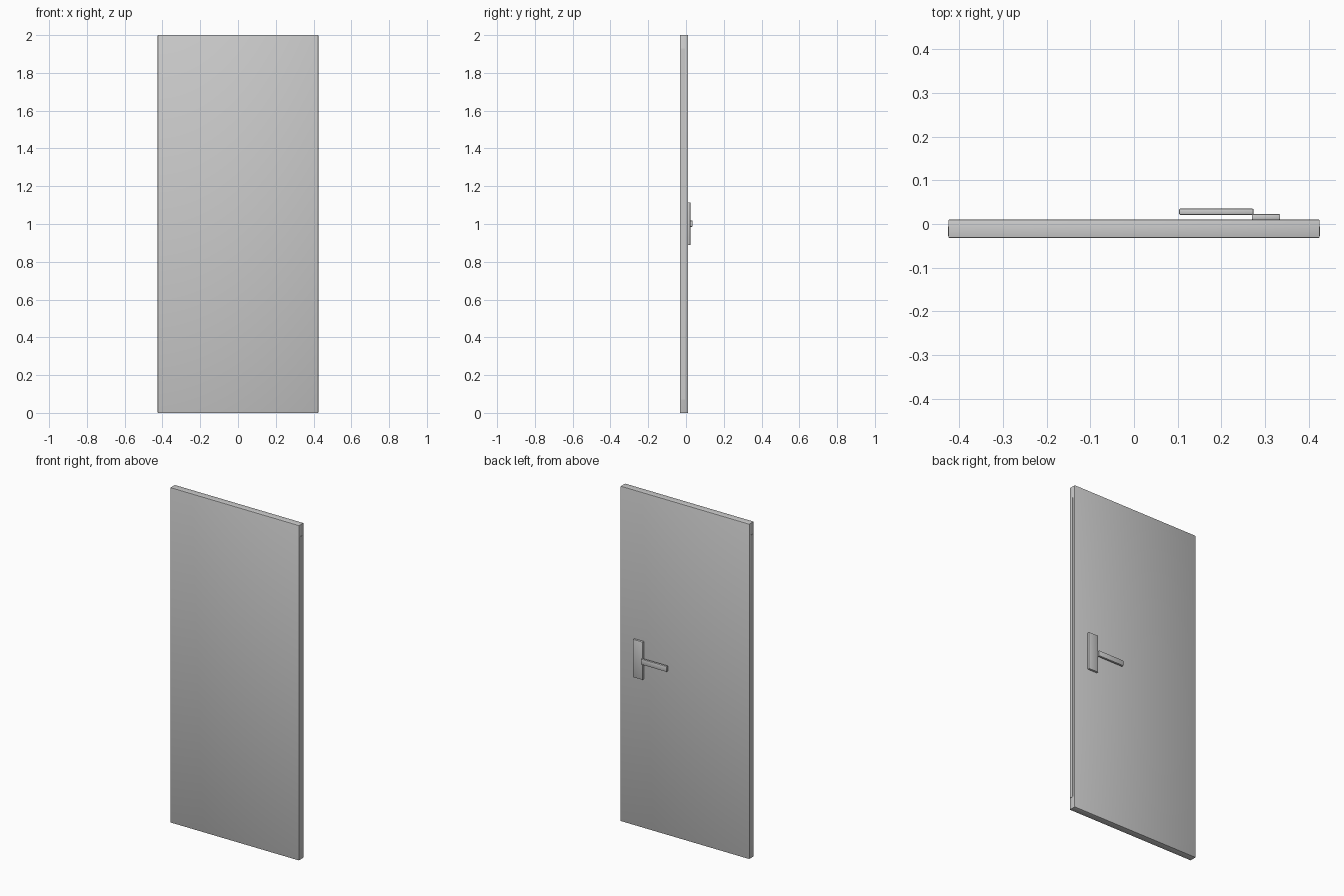
import bpy
import math

if "Cube" in bpy.data.objects:
    bpy.data.objects.remove(bpy.data.objects["Cube"])


def box(name, x, y, z, bevel=0.0, segments=2):
    """Box from (min, max) ranges on each axis, with rounded edges."""
    bpy.ops.mesh.primitive_cube_add(size=1)
    ob = bpy.context.object
    ob.name = name
    ob.scale = [r[1] - r[0] for r in (x, y, z)]
    bpy.ops.object.transform_apply(location=False, rotation=False, scale=True)
    ob.location = [(r[0] + r[1]) / 2 for r in (x, y, z)]
    if bevel:
        mod = ob.modifiers.new("rounded_edges", 'BEVEL')
        mod.width = bevel
        mod.segments = segments
        bpy.ops.object.modifier_apply(modifier=mod.name)
        bpy.ops.object.shade_smooth_by_angle(angle=math.radians(40))
    return ob


# door leaf
box("door_leaf", (-0.425, 0.425), (-0.032, 0.01), (0, 2), 0.002)

# slim sealing strips let into both long edges
for side, name in ((-1, "left_edge_strip"), (1, "right_edge_strip")):
    xs = sorted((side * 0.42, side * 0.4265))
    box(name, xs, (-0.027, -0.006), (0.07, 1.93))

# handle back plate and lever on the rear face
box("handle_plate", (0.27, 0.335), (0.009, 0.023), (0.888, 1.115), 0.003)
box("handle_lever", (0.103, 0.274), (0.021, 0.035), (0.985, 1.018), 0.003)
